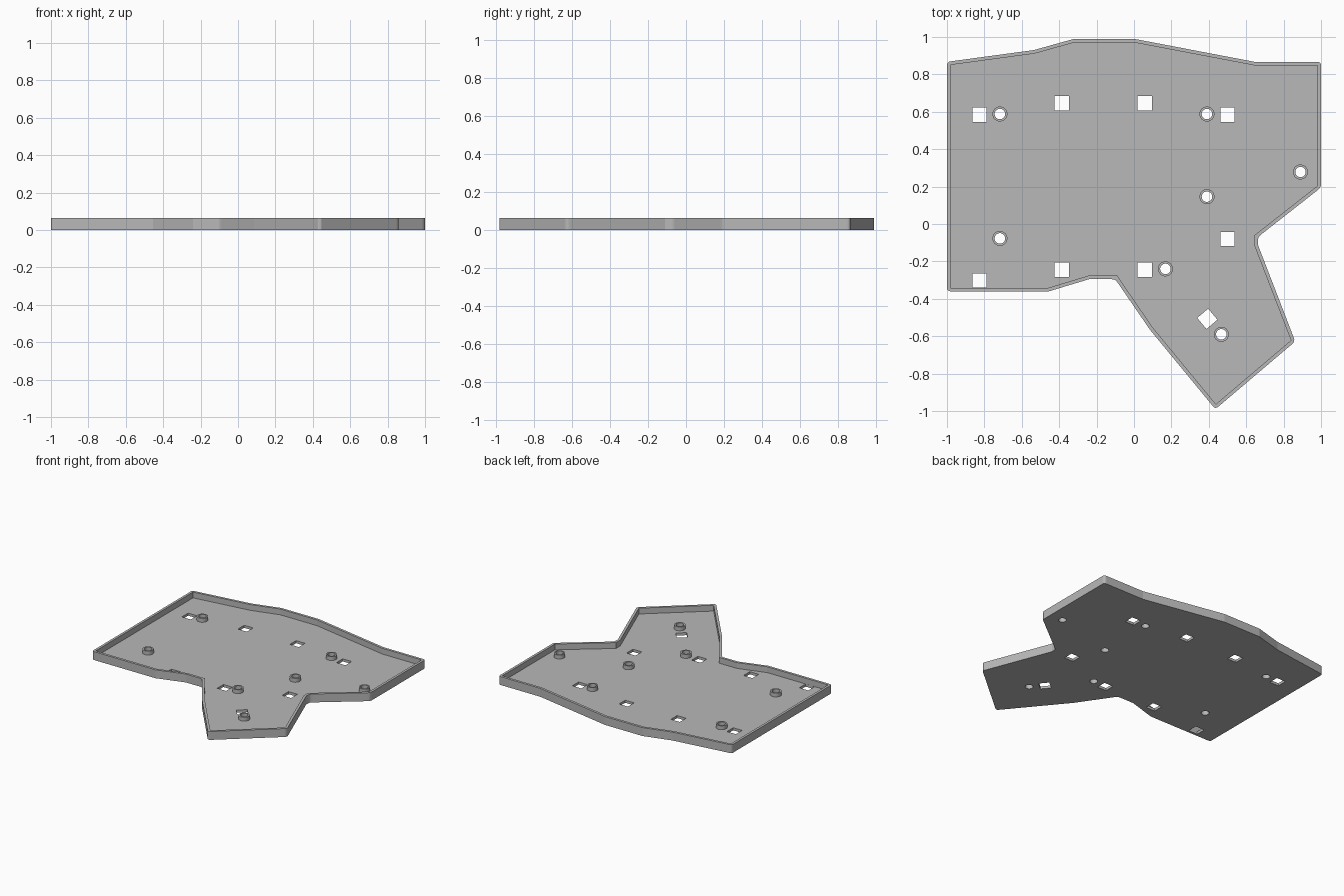
import bpy
import bmesh
import math
from mathutils import Vector

cube = bpy.data.objects.get("Cube")
if cube:
    bpy.data.objects.remove(cube)

HEIGHT, FLOOR, WALL = 0.065, 0.02, 0.019
BOSS_TOP, BOSS_R, BORE_R = 0.05, 0.04, 0.028
SLOT = 0.077

grey = bpy.data.materials.new("plain grey")
grey.use_nodes = True
COLOUR = (0.48, 0.48, 0.48, 1)
grey.diffuse_color = COLOUR
grey.node_tree.nodes["Principled BSDF"].inputs["Base Color"].default_value = COLOUR

# Tray outline, clockwise from the back right corner
OUTLINE = [Vector(p) for p in [
    (-1, 0.867), (-0.535, 0.93), (-0.32, 0.99), (0, 0.99), (0.645, 0.867),
    (1, 0.867), (1, 0.195), (0.662, -0.07), (0.662, -0.11), (0.862, -0.628),
    (0.435, -0.99), (0.085, -0.565), (-0.1, -0.295), (-0.24, -0.295),
    (-0.455, -0.36), (-1, -0.36)]]

# Slots (x, y, turn in degrees) and screw standoffs (x, y)
SLOTS = [(-0.826, 0.585, 0), (-0.387, 0.645, 0), (0.058, 0.645, 0),
         (0.5, 0.585, 0), (0.5, -0.08, 0), (0.058, -0.245, 0),
         (-0.387, -0.245, 0), (-0.826, -0.302, 0), (0.392, -0.507, 40)]
BOSSES = [(-0.717, 0.588), (0.39, 0.588), (0.89, 0.278), (0.39, 0.146),
          (-0.717, -0.077), (0.168, -0.24), (0.467, -0.59)]


def corners(points):
    """Each point with the directions towards its neighbours."""
    for i, p in enumerate(points):
        a, b = points[i - 1], points[(i + 1) % len(points)]
        yield p, (a - p).normalized(), (b - p).normalized()


def inset(points, d):
    result = []
    for p, a, b in corners(points):
        n1, n2 = Vector((-a.y, a.x)), Vector((b.y, -b.x))
        result.append(p + (n1 + n2) * d / (1 + n1.dot(n2)))
    return result


def rounded(points, r, steps=4):
    result = []
    for p, a, b in corners(points):
        if a.dot(b) < -0.8:          # shallow bends stay as they are
            result.append(p)
            continue
        for k in range(steps + 1):
            t = k / steps
            result.append(p + a * r * (1 - t) ** 2 + b * r * t ** 2)
    return result


def ngon(x, y, r, sides, turn=0):
    return [Vector((x + r * math.cos(turn + math.tau * i / sides),
                    y + r * math.sin(turn + math.tau * i / sides)))
            for i in range(sides)]


def prisms(name, loops, z0, z1):
    bm = bmesh.new()
    for loop in loops:
        face = bm.faces.new([bm.verts.new((p.x, p.y, z0)) for p in loop])
        out = bmesh.ops.extrude_face_region(bm, geom=[face], use_keep_orig=True)
        top = [v for v in out["geom"] if isinstance(v, bmesh.types.BMVert)]
        bmesh.ops.translate(bm, verts=top, vec=(0, 0, z1 - z0))
    bmesh.ops.recalc_face_normals(bm, faces=bm.faces)
    return finish(name, bm)


def finish(name, bm):
    mesh = bpy.data.meshes.new(name)
    bm.to_mesh(mesh)
    bm.free()
    mesh.materials.append(grey)
    obj = bpy.data.objects.new(name, mesh)
    bpy.context.collection.objects.link(obj)
    return obj


def select(obj):
    bpy.ops.object.select_all(action='DESELECT')
    obj.select_set(True)
    bpy.context.view_layer.objects.active = obj


def cut(target, cutter):
    cutter.hide_render = True
    mod = target.modifiers.new("cut", 'BOOLEAN')
    mod.operation, mod.solver, mod.object = 'DIFFERENCE', 'EXACT', cutter
    select(target)
    bpy.ops.object.modifier_apply(modifier=mod.name)
    bpy.data.objects.remove(cutter)


# Tray: solid outline, hollowed, then pierced by slots and screw holes
tray = prisms("tray", [rounded(OUTLINE, 0.02)], 0, HEIGHT)
cut(tray, prisms("cavity", [inset(OUTLINE, WALL)], FLOOR, HEIGHT * 2))
holes = [ngon(x, y, SLOT / math.sqrt(2), 4, math.radians(45 + a)) for x, y, a in SLOTS]
holes += [ngon(x, y, BORE_R, 32) for x, y in BOSSES]
cut(tray, prisms("hole_cutter", holes, -0.1, HEIGHT * 2))

# Standoffs: open rings standing on the floor around each screw hole
for i, (x, y) in enumerate(BOSSES):
    bm = bmesh.new()
    section = [(BOSS_R, FLOOR), (BOSS_R, BOSS_TOP), (BORE_R, BOSS_TOP), (BORE_R, FLOOR)]
    rings = [[bm.verts.new((p.x, p.y, z)) for p in ngon(x, y, r, 32)] for r, z in section]
    for low, high in zip(rings, rings[1:]):
        for k in range(32):
            n = (k + 1) % 32
            bm.faces.new((low[k], low[n], high[n], high[k]))
    standoff = finish(f"standoff_{i + 1}", bm)
    select(standoff)
    bpy.ops.object.shade_smooth_by_angle(angle=math.radians(30))
